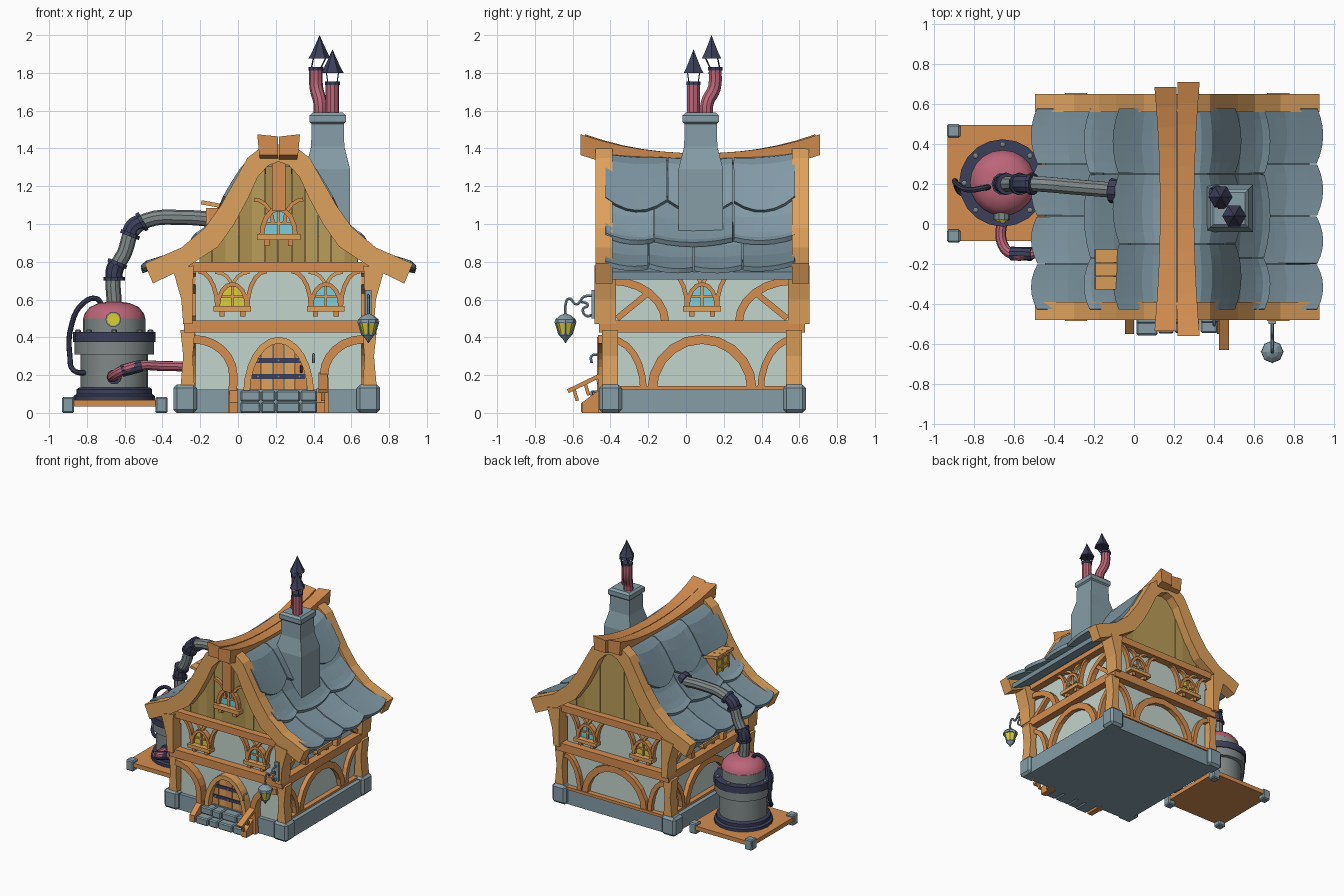
import bpy, bmesh, random
from math import sin, cos, pi
from mathutils import Vector

if "Cube" in bpy.data.objects:
    bpy.data.objects.remove(bpy.data.objects["Cube"])
random.seed(4)
COL = dict(wood=(.66, .27, .08), light=(.74, .36, .11), brown=(.42, .16, .05), slate=(.19, .28, .33),
           slate2=(.22, .32, .38), stone=(.24, .34, .39), wall=(.55, .66, .61), dark=(.045, .05, .10),
           pink=(.5, .13, .19), grey=(.22, .25, .25), yellow=(.72, .62, .04), blue=(.2, .62, .72),
           plank=(.5, .34, .1), plank2=(.42, .28, .08))
MATS = {}
for k, c in COL.items():
    MATS[k] = bpy.data.materials.new(k)
    MATS[k].diffuse_color = (*c, 1)

def mesh(name, verts, faces, mat):
    bm = bmesh.new()
    vs = [bm.verts.new(v) for v in verts]
    for f in faces:
        bm.faces.new([vs[i] for i in f])
    bmesh.ops.recalc_face_normals(bm, faces=bm.faces)
    me = bpy.data.meshes.new(name)
    bm.to_mesh(me)
    bm.free()
    me.materials.append(MATS[mat])
    ob = bpy.data.objects.new(name, me)
    bpy.context.collection.objects.link(ob)
    return ob

def loft(name, rings, mat):
    n = len(rings[0])
    f = [(i*n+j, i*n+(j+1) % n, (i+1)*n+(j+1) % n, (i+1)*n+j) for i in range(len(rings)-1) for j in range(n)]
    f += [tuple(range(n)), tuple(range((len(rings)-1)*n, len(rings)*n))]
    return mesh(name, [p for r in rings for p in r], f, mat)

def prism(name, pts, fr, n0, n1, mat):
    return loft(name, [[fr(u, v, n) for u, v in pts] for n in (n0, n1)], mat)

def rect(name, fr, u0, u1, v0, v1, n0, n1, mat, bevel=0):
    ob = prism(name, [(u0, v0), (u1, v0), (u1, v1), (u0, v1)], fr, n0, n1, mat)
    if bevel:
        m = ob.modifiers.new('bevel', 'BEVEL')
        m.width, m.segments = bevel, 1
    return ob

def between(name, A, B, fr, n0, n1, mat):
    return loft(name, [[fr(*a, n0), fr(*b, n0), fr(*b, n1), fr(*a, n1)] for a, b in zip(A, B)], mat)

def strip(name, pts, w, fr, n0, n1, mat='wood'):
    P = [Vector(p) for p in pts]
    A, B = [], []
    for i, p in enumerate(P):
        t = (P[min(i+1, len(P)-1)] - P[max(i-1, 0)]).normalized()
        o = Vector((-t.y, t.x)) * w/2
        A.append(p+o)
        B.append(p-o)
    return between(name, A, B, fr, n0, n1, mat)

def arc(cu, cv, ru, rv, a0, a1, n=8):
    return [(cu+ru*cos(a0+(a1-a0)*i/n), cv+rv*sin(a0+(a1-a0)*i/n)) for i in range(n+1)]

def smooth(ob):
    bpy.ops.object.select_all(action='DESELECT')
    ob.select_set(True)
    bpy.context.view_layer.objects.active = ob
    bpy.ops.object.shade_smooth_by_angle(angle=.6)

def tube(name, pts, r, mat, res=3):
    cu = bpy.data.curves.new(name, 'CURVE')
    cu.dimensions, cu.bevel_depth, cu.bevel_resolution = '3D', r, res
    cu.use_fill_caps, cu.resolution_u = True, 5
    sp = cu.splines.new('BEZIER')
    sp.bezier_points.add(len(pts)-1)
    for b, p in zip(sp.bezier_points, pts):
        b.co, b.handle_left_type, b.handle_right_type = p, 'AUTO', 'AUTO'
    cu.materials.append(MATS[mat])
    ob = bpy.data.objects.new(name, cu)
    bpy.context.collection.objects.link(ob)
    smooth_sel = [o.select_set(False) for o in bpy.context.selected_objects]
    ob.select_set(True)
    bpy.context.view_layer.objects.active = ob
    bpy.ops.object.convert(target='MESH')
    smooth(bpy.context.object)

def lathe(name, prof, c, mat, n=20):
    ob = loft(name, [[(c[0]+r*cos(2*pi*j/n), c[1]+r*sin(2*pi*j/n), z) for j in range(n)] for r, z in prof], mat)
    if n > 8:
        smooth(ob)

# wall frames: u along the wall, v up, n outward
CX, CY, HX, HY = .215, .085, .44, .485
front = lambda u, v, n: (CX+u, CY-HY-n, v)
back = lambda u, v, n: (CX-u, CY+HY+n, v)
right = lambda u, v, n: (CX+HX+n, CY+u, v)
left = lambda u, v, n: (CX-HX-n, CY-u, v)
xz = lambda u, v, n: (u, n, v)
yz = lambda u, v, n: (n, u, v)

# stone base and wall core
rect('stone_base', xz, -.3, .73, 0, .125, -.43, .6, 'stone')
for sx in (-.28, .69):
    for sy in (-.40, .575):
        rect('corner_stone', xz, sx-.062, sx+.062, 0, .15, sy-.06, sy+.06, 'stone', .018)
rect('plaster_walls', xz, CX-HX, CX+HX, .12, .8, CY-HY, CY+HY, 'wall')

def window(fr, u, v, s, glass):
    rect_n = .03
    prism('window_glass', arc(u, v, .07*s, .115*s, 0, pi), fr, 0, .016, glass)
    strip('window_frame', arc(u, v, .077*s, .122*s, 0, pi), .022*s, fr, 0, .04)
    rect('window_mullion', fr, u-.007, u+.007, v, v+.115*s, 0, .028, 'light')
    rect('window_bar', fr, u-.06*s, u+.06*s, v+.05*s, v+.062*s, 0, .026, 'light')
    rect('window_sill', fr, u-.1*s, u+.1*s, v-.022*s, v+.006, 0, .06, 'light')
    for k in (-1, 1):
        rect('sill_bracket', fr, u+k*.055*s-.014, u+k*.055*s+.014, v-.05*s, v-.02*s, 0, .045, 'wood')

# timber framing on all four walls
for fr, h in ((front, HX), (back, HX), (right, HY), (left, HY)):
    gable = h == HX
    rect('middle_beam', fr, -h-.06, h+.06, .425, .49, 0, .06, 'wood')
    rect('top_beam', fr, -h-.05, h+.05, .745, .80, 0, .06, 'wood')
    if fr != front:
        rect('sill_beam', fr, -h, h, .12, .142, 0, .04, 'wood')
        strip('wall_arch', arc(0, .12, .265, .27, 0, pi, 10), .05, fr, 0, .035)
    for u in ((-.245, .25) if gable else (0,)):
        yellow = (fr == front and u < 0) or (fr == back and u > 0)
        window(fr, u, .56, 1, 'yellow' if yellow else 'blue')
        for k in (-1, 1):
            strip('window_brace', arc(u+k*.18, .56, -k*.1, .19, 0, pi/2, 5), .022, fr, 0, .035)
            strip('window_crook', arc(u+k*.09, .67, -k*.085, .075, 0, pi/2, 4), .018, fr, 0, .03, 'light')
    for k in (-1, 1):
        if fr == front:
            strip('door_brace', [(k*.245, 0)]+arc(k*.45, .2, -k*.21, .19, 0, pi/2, 6), .045, fr, 0, .065)
        else:
            strip('corner_brace', arc(k*h, .12, -k*(h-.31), .27, 0, pi/2, 6), .035, fr, 0, .035)
        if not gable:
            strip('upper_brace', arc(k*h, .48, -k*.29, .22, 0, pi/2, 6), .042, fr, 0, .04)
            strip('diagonal_brace', [(k*.45, .5), (k*.29, .63)], .032, fr, 0, .035)
        else:
            between('lower_post', [(k*.445, .13), (k*.455, .3), (k*.44, .44)],
                    [(k*.52, .13), (k*.505, .3), (k*.52, .44)], fr, -.04, .045, 'light')
            between('upper_post', [(k*.455, .47), (k*.455, .6), (k*.45, .78)],
                    [(k*.505, .47), (k*.515, .6), (k*.56, .76)], fr, -.03, .085, 'light')

# roof profile, half width against height
PROF = [(0, 1.36), (.1, 1.345), (.155, 1.3), (.22, 1.18), (.29, 1.04), (.39, .91), (.52, .82), (.75, .715)]
def zr(u):
    for (a, za), (b, zb) in zip(PROF, PROF[1:]):
        if u <= b:
            return za+(zb-za)*(u-a)/(b-a)
    return PROF[-1][1]

US = [0, .08, .15, .22, .29, .39, .52, .66]
for k in (-1, 1):
    between('roof_underlay', [(k*u, zr(u)-.01) for u in US], [(k*u, zr(u)-.05) for u in US],
            xz_c := (lambda u, v, n: (CX+u, n, v)), -.42, .57, 'slate')
    # overlapping slate rows with scalloped lower edges
    for u0, u1, cuts in ((.02, .26, (-.43, -.1, .25, .58)), (.23, .41, (-.43, -.17, .25, .58)),
                         (.36, .675, (-.43, -.2, .04, .3, .58))):
        for y0, y1 in zip(cuts, cuts[1:]):
            V, N, tilt = [], 6, random.uniform(-.006, .006)
            for i in range(N+1):
                f = i/N
                for j in range(N+1):
                    g = j/N
                    y = y0+.003+(y1-y0-.006)*g
                    u = u0+(u1-u0)*f+f*.03*(1-(2*g-1)**2)
                    lift = .004+.036*f+tilt*f*(2*g-1)
                    sag = -.025*(1-((y-.075)/.5)**2)
                    V.append((CX+k*(u+lift*.5), y, zr(u)+lift+sag))
            F = [(i*7+j, i*7+j+1, i*7+j+8, i*7+j+7) for i in range(N) for j in range(N)]
            ob = mesh('roof_slate', V, F, random.choice(('slate', 'slate2')))
            m = ob.modifiers.new('thickness', 'SOLIDIFY')
            m.thickness, m.offset = .026, 0
    # curved bargeboards
    OUT = [(0, 1.42), (.10, 1.40), (.165, 1.35), (.215, 1.26), (.305, 1.1), (.39, .98), (.515, .875), (.71, .79)]
    INN = [(0, 1.33), (.055, 1.31), (.11, 1.25), (.16, 1.14), (.235, 1.0), (.32, .88), (.48, .775), (.665, .685)]
    for fr in (front, back):
        between('bargeboard', [(k*u, v) for u, v in OUT], [(k*u, v) for u, v in INN], fr, -.01, .08, 'light')
    # ridge beam halves, rising at both ends
    R = []
    for i in range(13):
        t = -1+i/6
        zt, w, y = 1.375+.1*abs(t)**2.2, .085+.028*t*t, .075+.622*t+.012*k*t
        R.append([(CX+k*.003, y, zt-.012*t*t), (CX+k*w, y, zt), (CX+k*(w-.01), y, zt-.11), (CX+k*.003, y, zt-.11)])
    loft('ridge_beam', R, 'wood')

# plank gables
for fr in (front, back):
    for i in range(12):
        a, b = -.42+.07*i, -.35+.07*i
        mat = random.choice(('plank', 'plank2'))
        if a == 0 or abs(a) < 1e-6: a = 0
        prism('gable_plank', [(a, .78), (b-.002, .78), (b-.002, zr(abs(b))-.02), ((a+b)/2, zr(abs(a+b)/2)-.02),
              (a, zr(abs(a))-.02)], fr, -.05, random.uniform(.004, .01), mat)
rect('king_post', front, -.036, .036, 1.07, 1.38, 0, .05, 'wood')
window(front, 0, .94, 1.15, 'blue')
for k in (-1, 1):
    strip('gable_brace', arc(k*.13, 1.0, -k*.1, .13, 0, pi/2, 5), .02, front, 0, .03)

# door, iron bands, arched frame
for i in range(5):
    a = -.15+.06*i
    top = lambda u: .12+.25*max(0, 1-(u/.165)**2)**.5
    prism('door_plank', [(a, .1), (a+.057, .1), (a+.057, top(a+.057)), (a, top(a))], front, 0, .02, 'light' if i % 2 else 'wood')
for v in (.18, .265):
    rect('door_band', front, -.14, .14, v, v+.026, 0, .027, 'dark')
    for u in (-.11, 0, .11):
        rect('band_stud', front, u-.008, u+.008, v+.005, v+.021, 0, .035, 'grey')
strip('door_frame', arc(0, .1, .17, .285, 0, pi, 12), .035, front, 0, .07, 'light')
tube('door_handle', [(.335, -.42, .215), (.335, -.445, .23), (.335, -.42, .25)], .006, 'dark', 1)
tube('door_bell', [(.4, -.46, .31), (.4, -.5, .3), (.4, -.5, .265)], .008, 'stone', 1)

# steps of stone blocks, stringers and handrail
for z, y in ((0, -.55), (.06, -.50)):
    for a, b in ((.01, .12), (.12, .2), (.2, .33), (.33, .42)):
        rect('step_block', xz, a+.002, b-.002, z, z+.058, y+random.uniform(-.008, .008), -.40, 'stone', .008)
for x in (-.045, .415):
    prism('step_stringer', [(-.55, 0), (-.55, .055), (-.45, .13), (-.42, .13), (-.42, 0)], yz, x, x+.045, 'wood')
strip('handrail', [(-.625, .115), (-.44, .205)], .022, yz, .425, .475, 'wood')
for y in (-.595, -.535, -.47):
    z = .115+(y+.625)*.48
    strip('rail_post', [(y+.02, z-.065), (y, z)], .018, yz, .44, .46, 'wood')

# chimney with two crooked flues
def sq(z, h):
    return [(.475+a*h, .078+b*h, z) for a, b in ((-1, -1), (1, -1), (1, 1), (-1, 1))]
loft('chimney', [sq(.93, .118), sq(1.29, .118), sq(1.41, .088), sq(1.54, .085)], 'stone')
loft('chimney_cap', [sq(1.525, .08), sq(1.54, .096), sq(1.575, .096), sq(1.59, .08)], 'stone')
for pts in (((.5, .04, 1.56), (.5, .04, 1.66), (.5, .04, 1.745)),
            ((.435, .11, 1.56), (.435, .112, 1.64), (.415, .15, 1.72), (.412, .155, 1.82))):
    tube('flue_pipe', pts, .036, 'pink')
    x, y, z = pts[-1]
    if z > 1.8: x, y = .432, .135
    px, py = pts[-1][:2]
    lathe('flue_rim', [(.04, z-.008), (.04, z+.01)], (px, py), 'dark', 10)
    lathe('flue_hood', [(.06, z+.055), (.048, z+.075), (.022, z+.13), (.001, z+.178)], (x, y), 'dark', 6)
    for i in range(4):
        c, s = cos(pi/4+i*pi/2), sin(pi/4+i*pi/2)
        tube('hood_strut', [(px+.034*c, py+.034*s, z), (x+.046*c, y+.046*s, z+.06)], .004, 'dark', 0)

# lantern on a curled bracket
L = (.69, -.638)
lathe('lantern_glass', [(.03, .415), (.05, .485)], L, 'yellow', 8)
lathe('lantern_bottom', [(.002, .37), (.014, .39), (.034, .412), (.03, .425)], L, 'stone', 8)
lathe('lantern_top', [(.056, .475), (.054, .495), (.03, .515), (.008, .525)], L, 'stone', 8)
for i in range(4):
    c, s = cos(i*pi/2), sin(i*pi/2)
    tube('lantern_rib', [(L[0]+.032*c, L[1]+.032*s, .415), (L[0]+.053*c, L[1]+.053*s, .485)], .006, 'stone', 0)
rect('bracket_plate', xz, .672, .708, .5, .65, -.5, -.48, 'stone')
tube('bracket_arm', [(.69, -.49, .62), (.69, -.54, .615), (.69, -.58, .575), (.69, -.62, .605), (.69, -.638, .57), (.69, -.638, .52)], .008, 'stone', 1)
tube('bracket_curl', [(.69, -.49, .52), (.69, -.53, .515), (.69, -.545, .55), (.69, -.52, .57), (.69, -.56, .59)], .008, 'stone', 1)

# dormer on the left slope
rect('dormer_box', xz, -.155, .02, .93, 1.085, -.31, -.145, 'wood')
rect('dormer_glass', yz, -.295, -.16, .96, 1.07, -.162, -.15, 'yellow')
for y in (-.31, -.234, -.159):
    rect('dormer_bar', yz, y, y+.014, .945, 1.085, -.17, -.15, 'light')
for z in (.94, 1.005, 1.07):
    rect('dormer_rail', yz, -.31, -.145, z, z+.014, -.17, -.15, 'light')
for i in range(3):
    strip('dormer_roof', [(-.195, 1.115), (-.03, 1.085)], .022, xz, -.328+i*.068, -.328+i*.068+.065, 'light')

# boiler platform
B = (-.655, .205)
rect('platform', xz, -.93, -.38, .035, .068, -.085, .495, 'wood')
for x in (-.9, -.405):
    for y in (-.06, .465):
        rect('platform_foot', xz, x-.033, x+.033, 0, .085, y-.033, y+.033, 'stone', .008)
# boiler body
lathe('boiler_foot', [(.215, .068), (.215, .09), (.2, .1), (.2, .125), (.185, .135)], B, 'dark')
lathe('boiler_tank', [(.178, .12), (.178, .31), (.21, .31), (.21, .38), (.165, .42), (.165, .5), (.15, .51)], B, 'grey')
lathe('boiler_band', [(.18, .375), (.218, .375), (.218, .428), (.16, .428)], B, 'dark')
lathe('boiler_dome', [(.165, .495), (.158, .525), (.13, .56), (.08, .582), (.03, .588)], B, 'pink')
for i in range(8):
    a = i*pi/4
    lathe('flange_bolt', [(.015, .42), (.015, .437), (.006, .442)], (B[0]+.192*cos(a), B[1]+.192*sin(a)), 'grey', 6)
tube('gauge_rim', [(-.66, .06, .495), (-.66, .02, .495)], .042, 'grey')
tube('gauge_face', [(-.66, .06, .495), (-.66, .014, .495)], .033, 'yellow')

# steam pipe into the roof
tube('steam_pipe', [(-.655, .2, .57), (-.655, .2, .74), (-.60, .2, .85), (-.555, .2, .97), (-.48, .2, 1.02), (-.3, .185, 1.035), (-.05, .165, 1.015)], .04, 'grey')
for pts in (((-.655, .2, .70), (-.655, .2, .75), (-.635, .2, .80)), ((-.575, .2, .935), (-.555, .2, .985), (-.5, .2, 1.017))):
    tube('pipe_elbow', pts, .046, 'dark')
    for a, b in (pts[:2], pts[:0:-1]):
        d = (Vector(b)-Vector(a)).normalized()*.02
        tube('elbow_ring', [a, Vector(a)+d], .056, 'dark')
tube('roof_ring', [(-.115, .168, 1.02), (-.075, .165, 1.035)], .062, 'dark')
# water pipe into the house
tube('water_pipe', [(-.655, .04, .19), (-.66, -.09, .195), (-.61, -.15, .225), (-.52, -.15, .25), (-.4, -.12, .248), (-.22, -.1, .245)], .027, 'pink')
tube('water_coupling', [(-.615, -.147, .222), (-.51, -.15, .25)], .034, 'dark')
tube('water_flange', [(-.655, .04, .19), (-.656, .005, .19)], .04, 'dark')
# thin hose
tube('hose', [(-.72, .185, .57), (-.75, .18, .605), (-.82, .17, .58), (-.885, .2, .45), (-.89, .21, .3), (-.87, .16, .225), (-.79, .12, .21)], .014, 'dark', 2)

for m in bpy.data.materials:
    if m.users and not m.is_grease_pencil:
        m.use_nodes = True
        m.node_tree.nodes["Principled BSDF"].inputs["Base Color"].default_value = m.diffuse_color
